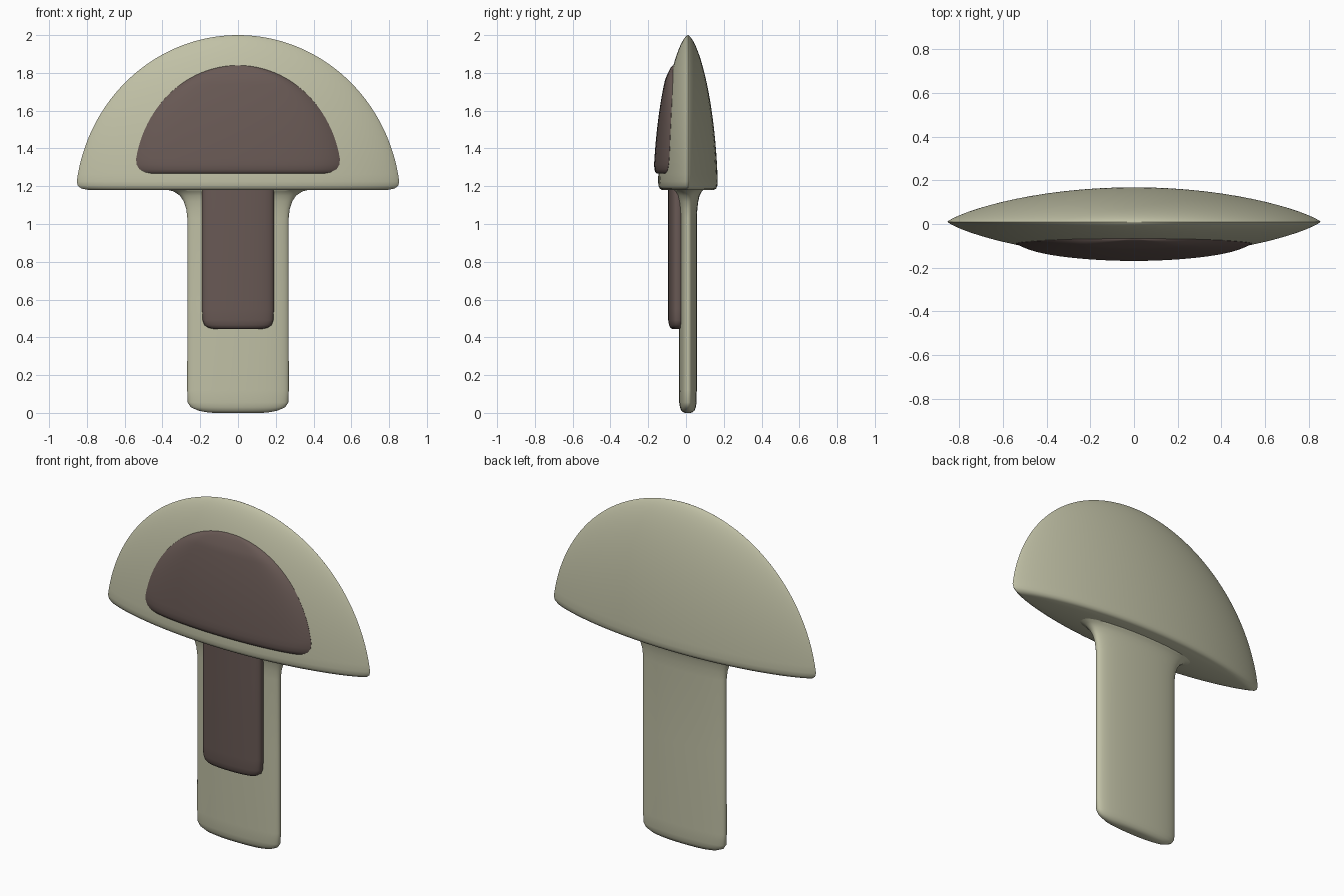
import bpy, math

if "Cube" in bpy.data.objects:
    bpy.data.objects.remove(bpy.data.objects["Cube"])

N = 64  # points around each ring


def material(name, rgb):
    m = bpy.data.materials.new(name)
    m.diffuse_color = (*rgb, 1)
    m.use_nodes = True
    m.node_tree.nodes["Principled BSDF"].inputs["Base Color"].default_value = m.diffuse_color
    return m


LIGHT = material("pale_green", (0.53, 0.53, 0.38))
DARK = material("dark_brown", (0.14, 0.10, 0.09))


def loft(name, rings, mat):
    """Skin a stack of closed rings, bottom to top, with capped ends."""
    n = len(rings[0])
    verts = [p for r in rings for p in r]
    faces = [tuple(reversed(range(n))), tuple(range(len(verts) - n, len(verts)))]
    for k in range(len(rings) - 1):
        for i in range(n):
            j = (i + 1) % n
            faces.append((k * n + i, k * n + j, (k + 1) * n + j, (k + 1) * n + i))
    me = bpy.data.meshes.new(name)
    me.from_pydata(verts, [], faces)
    me.materials.append(mat)
    ob = bpy.data.objects.new(name, me)
    bpy.context.collection.objects.link(ob)
    bpy.ops.object.select_all(action='DESELECT')
    ob.select_set(True)
    bpy.context.view_layer.objects.active = ob
    bpy.ops.object.shade_smooth_by_angle(angle=math.radians(50))
    return ob


def lens(z, w, t, cy, p):
    """Lens-shaped ring: half width w, half thickness t, fullness p."""
    pts = []
    for i in range(N):
        a = 2 * math.pi * i / N
        s = math.sin(a)
        pts.append((w * math.cos(a), cy + math.copysign(t * abs(s) ** (2 * p), s), z))
    return pts


# Cap: domed lens, thin in depth
def cap_size(z):
    k = max(0.0, 1 - ((z - 1.1) / 0.9) ** 2)
    return 0.862 * k ** 0.5, 0.16 * k ** 0.65


def cap_front(x, z):
    w, t = cap_size(z)
    return 0.01 - t * max(0.0, 1 - (x / w) ** 2) ** 0.8


rings = [lens(1.18, 0.79, 0.137, 0.01, 0.8), lens(1.188, 0.83, 0.15, 0.01, 0.8),
         lens(1.203, 0.848, 0.156, 0.01, 0.8)]
for i in range(33):
    z = 1.225 + 0.7749 * math.sin(math.pi / 2 * i / 32)
    w, t = cap_size(z)
    rings.append(lens(z, w, t, 0.01, 0.8))
loft("cap", rings, LIGHT)

# Stem: rounded slab flaring into the cap
stem = [(0.004, 0.17, 0.025), (0.012, 0.21, 0.035), (0.03, 0.25, 0.042),
        (0.055, 0.266, 0.046), (0.12, 0.269, 0.047), (0.6, 0.268, 0.047),
        (1.03, 0.268, 0.047), (1.08, 0.274, 0.05), (1.12, 0.287, 0.055),
        (1.15, 0.307, 0.062), (1.172, 0.34, 0.073), (1.185, 0.39, 0.085), (1.22, 0.39, 0.085)]
rings = [lens(0, 0.13, 0.015, 0.01, 0.4)]
rings += [lens(z, w, t, 0.01, 0.4) for z, w, t in stem]
loft("stem", rings, LIGHT)

# Dark strip on the front of the stem
strip = [(0.443, 0.12, 0.025), (0.45, 0.155, 0.038), (0.465, 0.178, 0.045),
         (0.49, 0.187, 0.049), (0.55, 0.19, 0.05), (1.21, 0.19, 0.05)]
loft("stem_patch", [lens(z, w, t, -0.045, 0.35) for z, w, t in strip], DARK)


# Dark panel following the front of the cap
def panel_ring(z, w, raise_):
    half = N // 2
    front, back = [], []
    for i in range(half + 1):
        s = -math.cos(math.pi * i / half)
        x = w * s
        y = cap_front(x, z)
        front.append((x, y - raise_ * (1 - s ** 8) - 0.001, z))
        back.append((x, y + 0.012, z))
    return front + back[::-1]


rings = [panel_ring(1.268, 0.46, 0.008), panel_ring(1.274, 0.49, 0.015),
         panel_ring(1.29, 0.522, 0.021), panel_ring(1.315, 0.537, 0.024)]
for i in range(25):
    z = 1.345 + 0.4945 * math.sin(math.pi / 2 * i / 24)
    w = 0.548 * math.sqrt(1 - ((z - 1.24) / 0.6) ** 2)
    rings.append(panel_ring(z, w, 0.024 * min(1, (1.84 - z) / 0.08) ** 0.5))
loft("cap_patch", rings, DARK)
